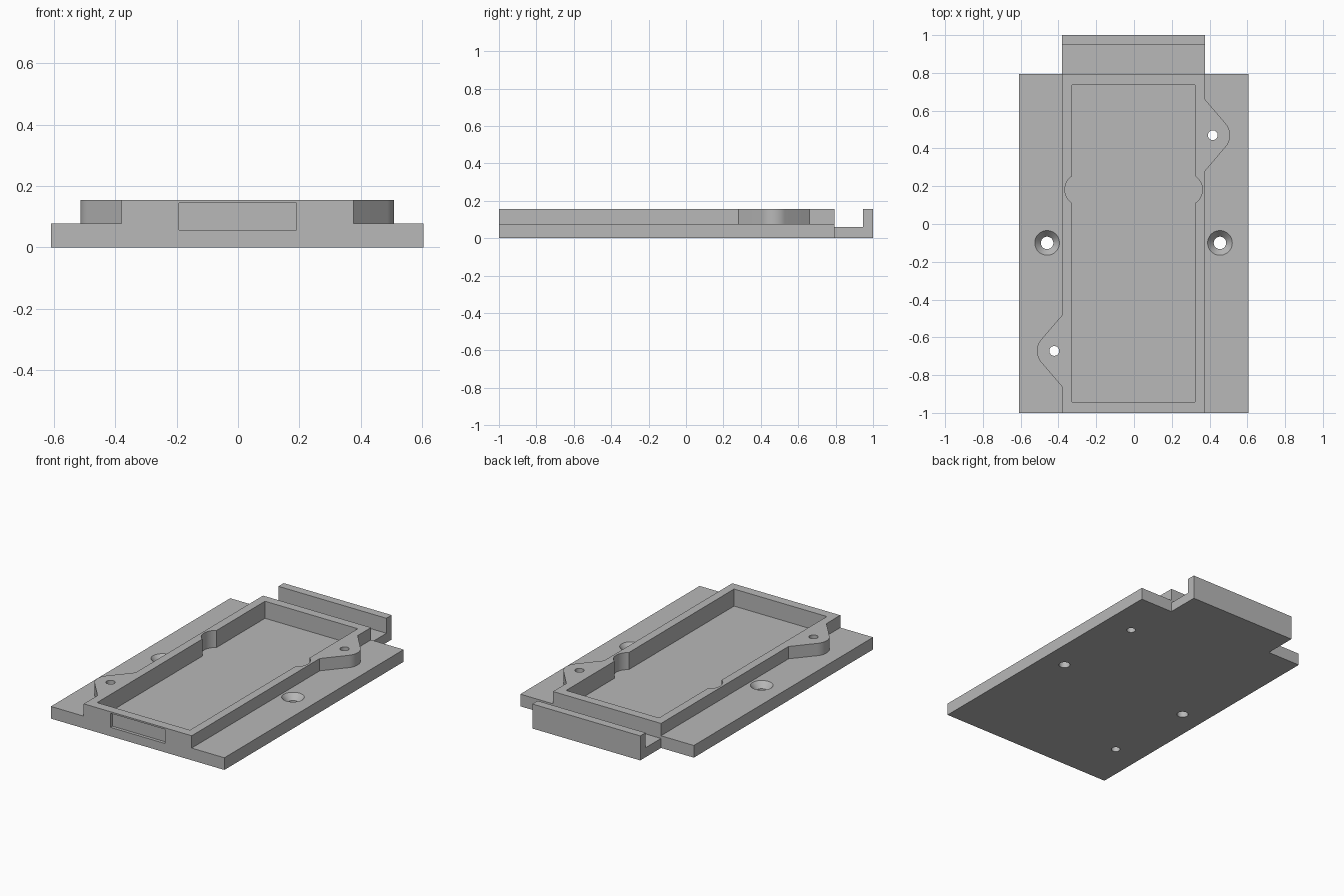
import bpy, bmesh, math
from mathutils import Vector, Matrix

cube = bpy.data.objects.get("Cube")
if cube:
    bpy.data.objects.remove(cube, do_unlink=True)

grey = bpy.data.materials.new("plain grey")
grey.use_nodes = True
colour = (0.48, 0.48, 0.48, 1)
grey.diffuse_color = colour
grey.node_tree.nodes["Principled BSDF"].inputs["Base Color"].default_value = colour

PLATE_TOP, RIM_TOP, FLOOR = 0.077, 0.155, 0.047
RIM_L, RIM_R = -0.38, 0.376
FRONT, BACK = -1.0, 0.793


def finish(bm, name):
    bmesh.ops.recalc_face_normals(bm, faces=bm.faces)
    mesh = bpy.data.meshes.new(name)
    bm.to_mesh(mesh)
    bm.free()
    mesh.materials.append(grey)
    obj = bpy.data.objects.new(name, mesh)
    bpy.context.collection.objects.link(obj)
    return obj


def prism(name, points, depth):
    """Extrude a closed loop of 3D points along a vector."""
    bm = bmesh.new()
    face = bm.faces.new([bm.verts.new(p) for p in points])
    new = bmesh.ops.extrude_face_region(bm, geom=[face])["geom"]
    verts = [v for v in new if isinstance(v, bmesh.types.BMVert)]
    bmesh.ops.translate(bm, verts=verts, vec=Vector(depth))
    return finish(bm, name)


def box(name, x0, x1, y0, y1, z0, z1):
    loop = [(x0, y0, z0), (x1, y0, z0), (x1, y1, z0), (x0, y1, z0)]
    return prism(name, loop, (0, 0, z1 - z0))


def cone(name, x, y, z0, z1, r0, r1, sides=48):
    bm = bmesh.new()
    bmesh.ops.create_cone(bm, cap_ends=True, segments=sides, radius1=r0,
                          radius2=r1, depth=z1 - z0,
                          matrix=Matrix.Translation((x, y, (z0 + z1) / 2)))
    return finish(bm, name)


def combine(target, other, operation):
    mod = target.modifiers.new(operation, "BOOLEAN")
    mod.operation, mod.solver, mod.object = operation, "EXACT", other
    bpy.context.view_layer.objects.active = target
    bpy.ops.object.modifier_apply(modifier=mod.name)
    bpy.data.objects.remove(other, do_unlink=True)


def ear(cx, cy, edge, side, radius=0.092, half=0.19):
    """Rounded lug outline, running counter-clockwise on the given side."""
    reach = (cx - edge) * side
    # Angle at which the straight flank touches the round nose
    a = math.atan2(half, -reach) - math.acos(radius / math.hypot(half, reach))
    pts = [(-reach, -half)]
    pts += [(radius * math.cos(t), radius * math.sin(t))
            for t in (-a + 2 * a * i / 16 for i in range(17))]
    pts += [(-reach, half)]
    return [(cx + side * px, cy + side * py) for px, py in pts]


# Base plate
body = box("base_plate", -0.61, 0.605, FRONT, BACK, 0, PLATE_TOP)

# Raised rim with two screw lugs
ears = [(0.417, 0.47, RIM_R, 1), (-0.422, -0.672, RIM_L, -1)]
outline = [(RIM_L, FRONT), (RIM_R, FRONT), *ear(*ears[0]),
           (RIM_R, BACK), (RIM_L, BACK), *ear(*ears[1])]
rim = prism("rim", [(x, y, PLATE_TOP) for x, y in outline],
            (0, 0, RIM_TOP - PLATE_TOP))
combine(body, rim, "UNION")

# Rear tab with upright lip
profile = [(BACK, 0), (1, 0), (1, RIM_TOP), (0.947, RIM_TOP), (0.947, 0.06), (BACK, 0.06)]
tab = prism("rear_tab", [(RIM_L, y, z) for y, z in profile], (RIM_R - RIM_L, 0, 0))
combine(body, tab, "UNION")

# Pocket with a round finger notch on each long wall
pocket = box("pocket_cutter", -0.327, 0.323, -0.942, 0.737, FLOOR, 0.3)
for x in (-0.28, 0.276):
    combine(pocket, cone("notch_cutter", x, 0.182, FLOOR, 0.3, 0.086, 0.086), "UNION")
combine(body, pocket, "DIFFERENCE")

# Shallow label recess in the front wall
combine(body, box("recess_cutter", -0.193, 0.19, -1.1, -0.98, 0.056, 0.145), "DIFFERENCE")

# Countersunk mounting holes
for x in (-0.46, 0.455):
    combine(body, cone("hole_cutter", x, -0.1, -0.1, 0.3, 0.033, 0.033), "DIFFERENCE")
    combine(body, cone("sink_cutter", x, -0.1, 0.04, 0.087, 0.033, 0.074), "DIFFERENCE")

# Lug screw holes
for x, y, _, _ in ears:
    combine(body, cone("screw_cutter", x, y, -0.1, 0.3, 0.026, 0.026), "DIFFERENCE")

# Clean up flat areas and shade the round walls smooth
body.name = "tray_holder"
bm = bmesh.new()
bm.from_mesh(body.data)
bmesh.ops.remove_doubles(bm, verts=bm.verts, dist=0.0002)
bmesh.ops.dissolve_limit(bm, angle_limit=math.radians(1), verts=bm.verts, edges=bm.edges)
bm.to_mesh(body.data)
bm.free()
body.data.materials.clear()
body.data.materials.append(grey)
for poly in body.data.polygons:
    poly.material_index = 0
bpy.ops.object.select_all(action="DESELECT")
body.select_set(True)
bpy.context.view_layer.objects.active = body
bpy.ops.object.shade_smooth_by_angle(angle=math.radians(25))
